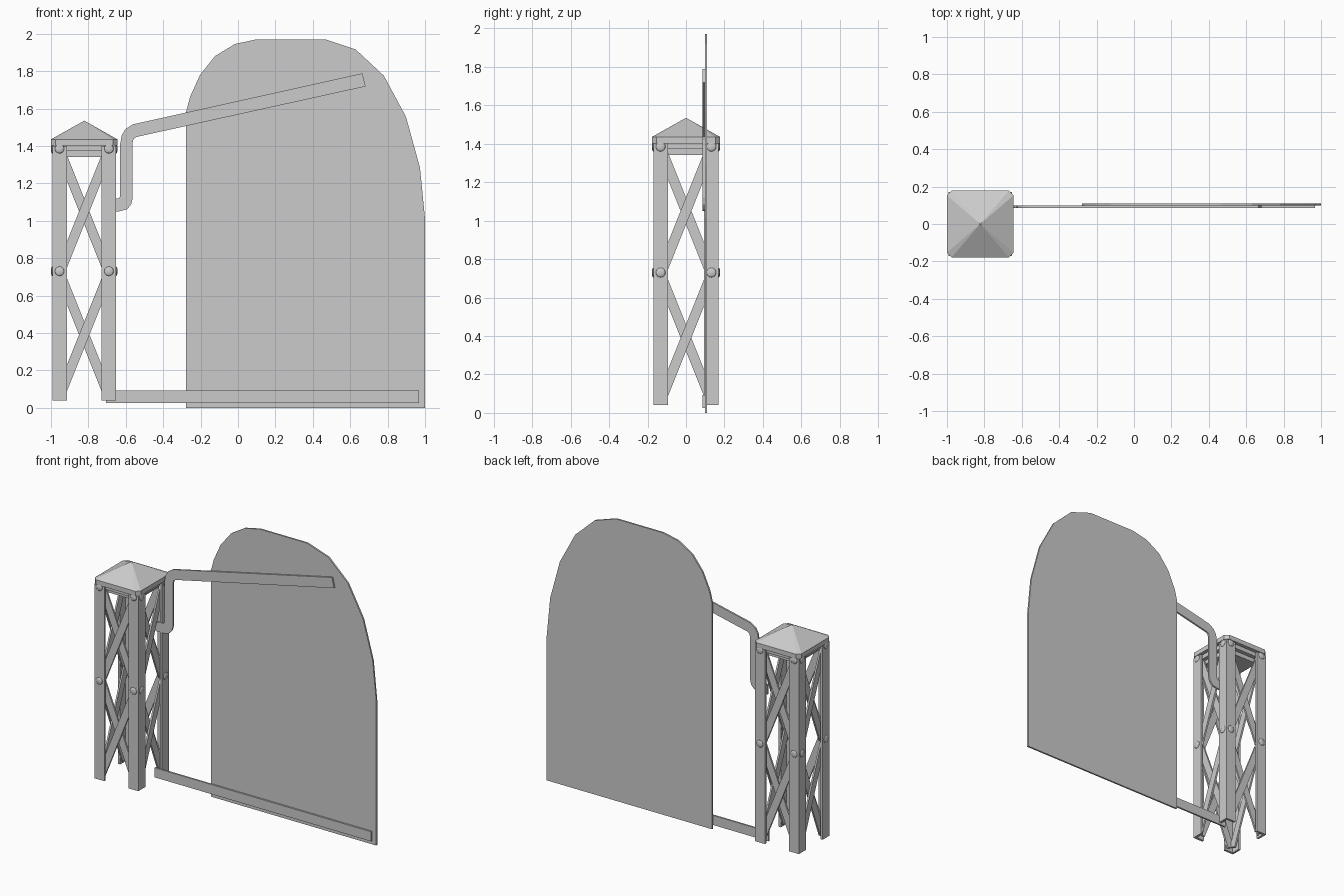
import bpy, bmesh, math
from mathutils import Matrix, Vector

cube = bpy.data.objects.get("Cube")
if cube:
    bpy.data.objects.remove(cube, do_unlink=True)

grey = bpy.data.materials.new("plain grey")
grey.use_nodes = True
grey.diffuse_color = (0.6, 0.6, 0.6, 1)
grey.node_tree.nodes["Principled BSDF"].inputs["Base Color"].default_value = (0.6, 0.6, 0.6, 1)

TOWER = Vector((-0.822, 0, 0))
HALF = 0.17      # tower half width
LEG = 0.077      # leg flange width
WALL = 0.016     # leg flange thickness
FRONT = Matrix.Rotation(math.pi / 2, 4, 'X')   # profile (x, y) becomes (x, z), depth runs to -y


def finish(name, bm, matrix=Matrix()):
    bmesh.ops.transform(bm, matrix=matrix, verts=bm.verts)
    bmesh.ops.recalc_face_normals(bm, faces=bm.faces)
    mesh = bpy.data.meshes.new(name)
    bm.to_mesh(mesh)
    bm.free()
    mesh.materials.append(grey)
    obj = bpy.data.objects.new(name, mesh)
    bpy.context.collection.objects.link(obj)
    return obj


def extrude(name, points, depth, matrix=Matrix()):
    """Extrude a flat outline along its local z."""
    bm = bmesh.new()
    face = bm.faces.new([bm.verts.new((x, y, 0)) for x, y in points])
    new = bmesh.ops.extrude_face_region(bm, geom=[face])["geom"]
    bmesh.ops.translate(bm, vec=(0, 0, depth), verts=[v for v in new if isinstance(v, bmesh.types.BMVert)])
    return finish(name, bm, matrix)


def box(name, size, matrix):
    bm = bmesh.new()
    bmesh.ops.create_cube(bm, size=1, matrix=Matrix.Diagonal((*size, 1)))
    return finish(name, bm, matrix)


def spin(i):
    return Matrix.Translation(TOWER) @ Matrix.Rotation(i * math.pi / 2, 4, 'Z')


# Tower: four angle-section legs, each side with crossed braces and rivets
H, inner, skin = HALF, HALF - LEG, HALF - WALL
angle = [(-H, -H), (-inner, -H), (-inner, -skin), (-skin, -skin), (-skin, -inner), (-H, -inner)]
for i in range(4):
    extrude(f"tower_leg_{i}", angle, 1.36, spin(i) @ Matrix.Translation((0, 0, 0.04)))
    for z in (0.39, 1.05):
        for k, tilt in enumerate((1, -1)):
            place = Matrix.Translation((0, -skin + 0.006 + k * 0.012, z))
            turn = Matrix.Rotation(tilt * math.atan2(0.09, 0.225), 4, 'Y')
            box(f"cross_brace_{i}", (0.052, 0.012, 0.7), spin(i) @ place @ turn)
    for z in (0.73, 1.385):
        for x in (-0.132, 0.132):
            bm = bmesh.new()
            bmesh.ops.create_uvsphere(bm, u_segments=16, v_segments=8, radius=1)
            rivet = finish("rivet", bm, spin(i) @ Matrix.Translation((x, -H, z))
                           @ Matrix.Diagonal((0.025, 0.008, 0.025, 1)))
            rivet.data.polygons.foreach_set("use_smooth", [True] * len(rivet.data.polygons))

# Stepped plates under the roof
box("upper_plate", (0.306, 0.306, 0.03), Matrix.Translation(TOWER + Vector((0, 0, 1.387))))
box("lower_plate", (0.25, 0.25, 0.03), Matrix.Translation(TOWER + Vector((0, 0, 1.357))))

# Roof: square eave with clipped corners, rising to a point
R, C = 0.178, 0.153
ring = [(-C, -R), (C, -R), (R, -C), (R, C), (C, R), (-C, R), (-R, C), (-R, -C)]
bm = bmesh.new()
low, high = ([bm.verts.new((x, y, z)) for x, y in ring] for z in (1.402, 1.435))
tip = bm.verts.new((0, 0, 1.535))
bm.faces.new(low)
for i in range(8):
    j = (i + 1) % 8
    bm.faces.new((low[i], low[j], high[j], high[i]))
    bm.faces.new((high[i], high[j], tip))
finish("roof", bm, Matrix.Translation(TOWER))

# Large round-topped panel
panel = [(-0.278, 0), (-0.278, 1.58), (-0.257, 1.66), (-0.203, 1.78), (-0.123, 1.88),
         (-0.016, 1.945), (0.1, 1.97), (0.465, 1.97), (0.63, 1.915), (0.78, 1.775),
         (0.898, 1.556), (0.973, 1.283), (1, 1.01), (1, 0)]
extrude("panel", panel, 0.012, Matrix.Translation((0, 0.11, 0)) @ FRONT)

# Bent support arm and straight bottom rail, both flat bars
arm = [(-0.7, 1.05), (-0.635, 1.05), (-0.595, 1.06), (-0.572, 1.085), (-0.563, 1.12),
       (-0.563, 1.42), (-0.558, 1.438), (-0.543, 1.448), (0.682, 1.718), (0.665, 1.788),
       (-0.563, 1.515), (-0.602, 1.49), (-0.622, 1.455), (-0.63, 1.41),
       (-0.63, 1.13), (-0.638, 1.118), (-0.7, 1.118)]
rail = [(-0.705, 0.025), (0.968, 0.025), (0.968, 0.092), (-0.705, 0.092)]
for name, outline in (("support_arm", arm), ("bottom_rail", rail)):
    extrude(name, outline, 0.012, Matrix.Translation((0, 0.098, 0)) @ FRONT)
